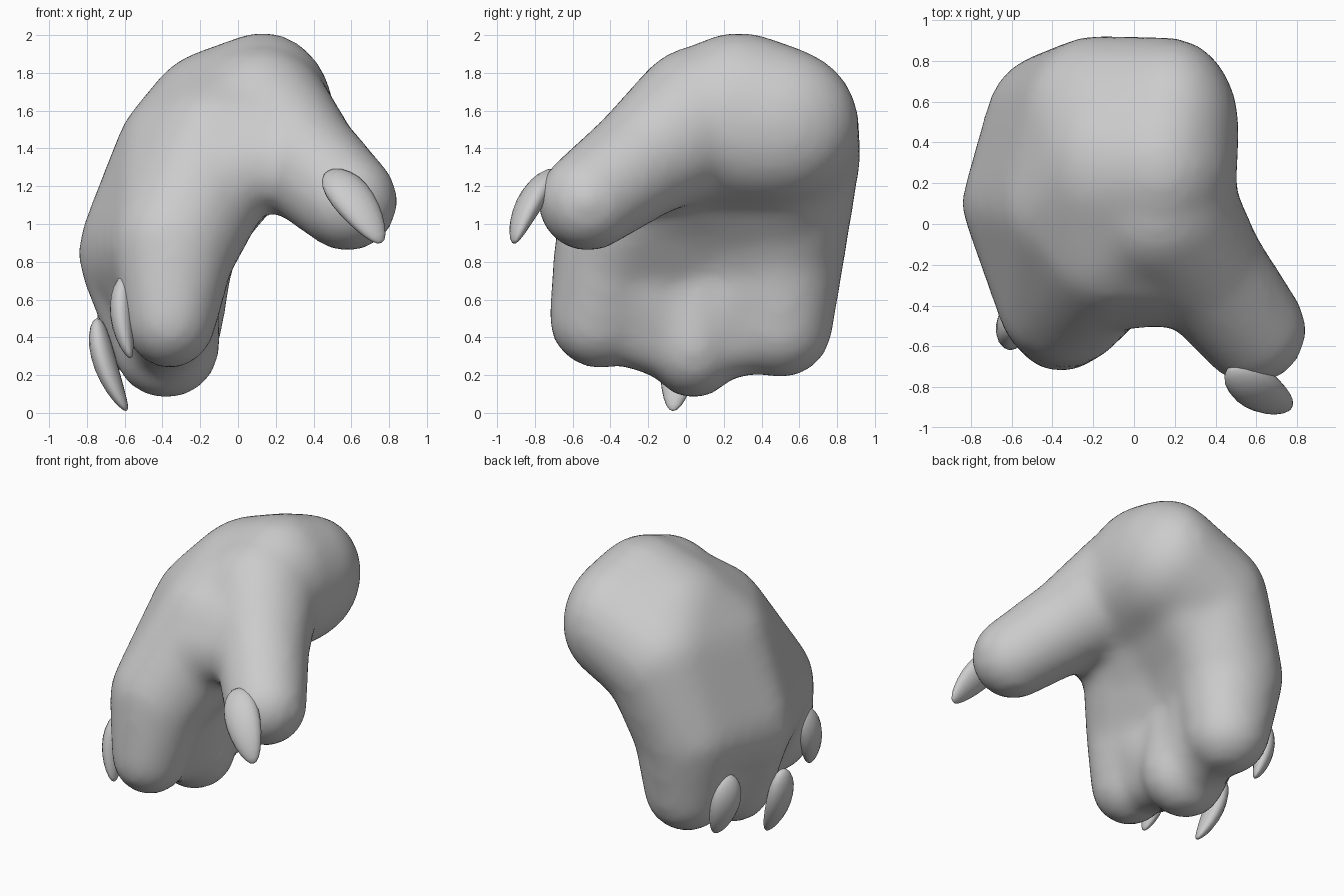
import bpy, bmesh
from mathutils import Vector, Matrix

if "Cube" in bpy.data.objects:
    bpy.data.objects.remove(bpy.data.objects["Cube"])


def add_hull(bm, balls):
    """Convex hull around a set of ellipsoids (centre, radii)."""
    part = bmesh.new()
    for c, r in balls:
        bmesh.ops.create_icosphere(part, subdivisions=3, radius=1,
            matrix=Matrix.Translation(c) @ Matrix.Diagonal((*r, 1)))
    hull = bmesh.ops.convex_hull(part, input=part.verts)
    junk = {v for v in hull["geom_interior"] + hull["geom_unused"]
            if isinstance(v, bmesh.types.BMVert)}
    bmesh.ops.delete(part, geom=list(junk), context='VERTS')
    bmesh.ops.recalc_face_normals(part, faces=part.faces)
    tmp = bpy.data.meshes.new("tmp")
    part.to_mesh(tmp)
    part.free()
    bm.from_mesh(tmp)
    bpy.data.meshes.remove(tmp)


def add_limb(bm, chain):
    for pair in zip(chain, chain[1:]):
        add_hull(bm, pair)


def shrink(balls, d):
    return [(c, [k - d for k in r]) for c, r in balls]


def finish(name, bm):
    me = bpy.data.meshes.new(name)
    bm.to_mesh(me)
    bm.free()
    for p in me.polygons:
        p.use_smooth = True
    ob = bpy.data.objects.new(name, me)
    bpy.context.collection.objects.link(ob)
    return ob


def claw(name, base, tip, normal, width, thick):
    """Flattened almond, narrowing towards the tip."""
    base, tip = Vector(base), Vector(tip)
    z = (tip - base).normalized()
    x = Vector(normal).cross(z).normalized()
    y = z.cross(x)
    rot = Matrix((x, y, z)).transposed()
    half = (tip - base).length / 2
    bm = bmesh.new()
    bmesh.ops.create_uvsphere(bm, u_segments=16, v_segments=12, radius=1)
    for v in bm.verts:
        t = 1 - 0.22 * v.co.z
        local = Vector((v.co.x * width / 2 * t,
                        v.co.y * thick / 2 * t + 0.03 * (1 - v.co.z ** 2), v.co.z * half))
        v.co = (base + tip) / 2 + rot @ local
    return finish(name, bm)


hand = bmesh.new()
heel = [((.18, .47, 1.53), (.34, .45, .42)), ((.12, .16, 1.53), (.38, .4, .42)),
        ((.13, .28, 1.57), (.38, .45, .45)), ((-.1, .28, 1.52), (.41, .48, .41))]
# three fingers, each knuckle -> middle -> tip, ordered front, middle, back
fingers = [
    [((-.12, -.1, 1.38), (.38, .36, .38)), ((-.34, -.4, .88), (.33, .3, .36)), ((-.36, -.46, .5), (.25, .27, .27))],
    [((-.26, .1, 1.34), (.4, .4, .4)), ((-.48, .1, .85), (.37, .29, .4)), ((-.38, .04, .36), (.29, .25, .29))],
    [((-.18, .47, 1.36), (.4, .46, .42)), ((-.37, .51, .88), (.36, .34, .36)), ((-.36, .5, .46), (.28, .28, .28))],
]
for f in fingers:
    add_limb(hand, f)
# back of the hand, joined to the knuckles
add_hull(hand, heel + [f[0] for f in fingers])
# skin between neighbouring fingers
for a, b in zip(fingers, fingers[1:]):
    add_hull(hand, [a[0], a[1], b[0], b[1]])
    add_hull(hand, shrink([a[1], b[1]], .03) + shrink([a[2], b[2]], .06))
# soft palm hollow between heel and fingers
add_hull(hand, shrink(heel[:2], .08) + shrink([f[1] for f in fingers[1:]], .06))
add_hull(hand, shrink(heel[1:2], .08) + shrink([f[1] for f in fingers[:2]], .06))
# thumb and its web
add_limb(hand, [((.12, .08, 1.55), (.39, .39, .4)), ((.34, -.22, 1.34), (.31, .31, .31)),
                ((.58, -.52, 1.12), (.27, .27, .27))])
add_hull(hand, [((.06, -.13, 1.40), (.34, .32, .34)), ((.26, -.25, 1.34), (.25, .25, .25)),
                ((-.18, -.27, 1.25), (.28, .26, .28))])

paw = finish("paw", hand)
rm = paw.modifiers.new("fuse", 'REMESH')
rm.mode = 'VOXEL'
rm.voxel_size = .035
rm.use_smooth_shade = True
sm = paw.modifiers.new("soften", 'SMOOTH')
sm.factor = .5
sm.iterations = 20

# claws
claw("thumb_claw", (.48, -.70, 1.28), (.76, -.91, .90), (.35, -.85, .3), .23, .13)
claw("front_claw", (-.60, -.46, .73), (-.57, -.58, .29), (-1, .1, 0), .19, .12)
claw("middle_claw", (-.75, -.02, .50), (-.59, -.07, .01), (-1, .2, -.2), .20, .12)
claw("back_claw", (-.68, .49, .64), (-.59, .51, .21), (-1, .5, -.2), .21, .12)
